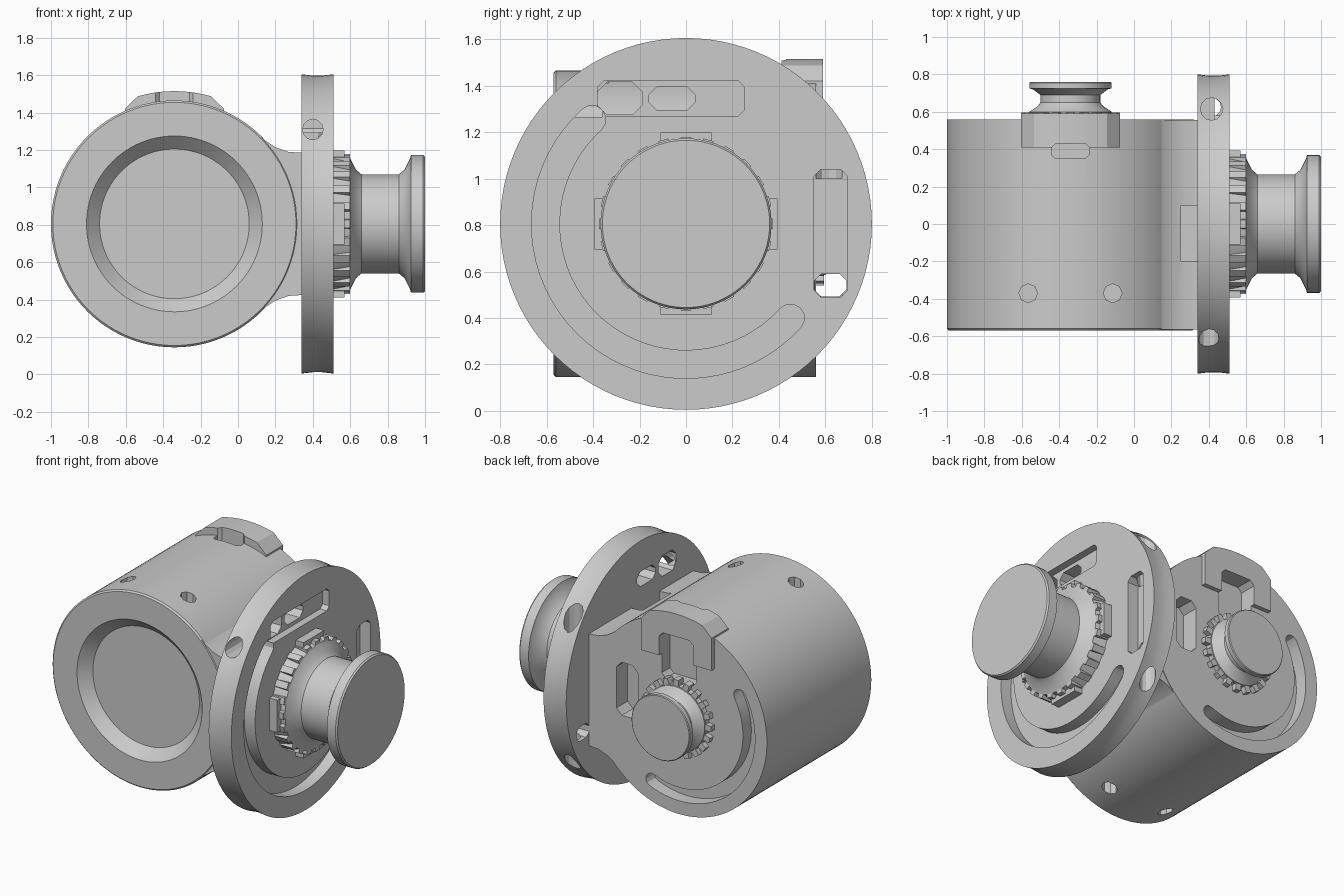
import bpy, bmesh, math
from math import sin, cos, pi, radians

if "Cube" in bpy.data.objects:
    bpy.data.objects.remove(bpy.data.objects["Cube"])

CZ = 0.805           # height of both main axes
BX = -0.34           # x of the drum axis


def place(axis, u, v, w):
    return {'X': (w, u, v), 'Y': (u, w, v), 'Z': (u, v, w)}[axis]


def finish(bm, name):
    bmesh.ops.recalc_face_normals(bm, faces=bm.faces)
    me = bpy.data.meshes.new(name)
    bm.to_mesh(me)
    bm.free()
    ob = bpy.data.objects.new(name, me)
    bpy.context.scene.collection.objects.link(ob)
    return ob


def prism(name, axis, pts, a, b):
    """Extrude a 2D outline along an axis from a to b."""
    bm = bmesh.new()
    lo = [bm.verts.new(place(axis, u, v, a)) for u, v in pts]
    hi = [bm.verts.new(place(axis, u, v, b)) for u, v in pts]
    bm.faces.new(lo)
    bm.faces.new(hi)
    n = len(pts)
    for i in range(n):
        j = (i + 1) % n
        bm.faces.new((lo[i], lo[j], hi[j], hi[i]))
    return finish(bm, name)


def lathe(name, axis, centre, profile, n=72):
    """Spin (radius, position) pairs round an axis, with flat end caps."""
    bm = bmesh.new()
    rings = [[bm.verts.new(place(axis, centre[0] + r * cos(2 * pi * i / n),
                                 centre[1] + r * sin(2 * pi * i / n), w))
              for i in range(n)] for r, w in profile]
    for p, q in zip(rings, rings[1:]):
        for i in range(n):
            j = (i + 1) % n
            bm.faces.new((p[i], p[j], q[j], q[i]))
    bm.faces.new(rings[0])
    bm.faces.new(rings[-1])
    return finish(bm, name)


def rect(u0, u1, v0, v1, c=0.0):
    """Rectangle with chamfered corners."""
    if not c:
        return [(u0, v0), (u1, v0), (u1, v1), (u0, v1)]
    return [(u0 + c, v0), (u1 - c, v0), (u1, v0 + c), (u1, v1 - c),
            (u1 - c, v1), (u0 + c, v1), (u0, v1 - c), (u0, v0 + c)]


def arc_slot(cu, cv, r0, r1, a0, a1, n=36):
    """Curved slot outline with rounded ends."""
    rm, h = (r0 + r1) / 2, (r1 - r0) / 2
    a0, a1 = radians(a0), radians(a1)
    angs = [a0 + (a1 - a0) * i / n for i in range(n + 1)]
    pts = [(r1 * cos(a), r1 * sin(a)) for a in angs]
    for end, start in ((a1, a1), (a0, a0 + pi)):
        for k in range(1, 6):
            t = start + pi * k / 6
            pts.append((rm * cos(end) + h * cos(t), rm * sin(end) + h * sin(t)))
        if end == a1:
            pts += [(r0 * cos(a), r0 * sin(a)) for a in reversed(angs)]
    return [(cu + u, cv + v) for u, v in pts]


def gear(cu, cv, r0, r1, teeth):
    pts = []
    for i in range(teeth):
        for f, r in ((-.3, r0), (-.22, r1), (.22, r1), (.3, r0)):
            a = 2 * pi * (i + f) / teeth
            pts.append((cu + r * cos(a), cv + r * sin(a)))
    return pts


def cut(ob, *cutters):
    for c in cutters:
        m = ob.modifiers.new("cut", 'BOOLEAN')
        m.operation, m.solver, m.object = 'DIFFERENCE', 'EXACT', c
    dg = bpy.context.evaluated_depsgraph_get()
    me = bpy.data.meshes.new_from_object(ob.evaluated_get(dg))
    ob.modifiers.clear()
    ob.data = me
    for c in cutters:
        bpy.data.objects.remove(c)


# Drum with a shallow dished front
body = lathe("drum_body", 'Y', (BX, CZ),
             [(0.40, -0.50), (0.47, -0.57), (0.65, -0.57), (0.66, -0.56),
              (0.66, 0.56)], 96)
notch = rect(BX - 0.13, BX + 0.13, 1.04, 1.36, 0.03)
cuts = [prism("c", 'Y', arc_slot(BX, CZ, 0.48, 0.57, 150, 293), 0.47, 0.7),
        prism("c", 'Y', rect(-0.03, 0.13, 0.70, 1.06, 0.04), 0.44, 0.7),
        prism("c", 'Y', notch, 0.47, 0.7),
        prism("c", 'Z', rect(BX - 0.10, BX + 0.10, 0.35, 0.43, 0.02), 1.38, 1.6)]
# Screw holes above and below the drum
for a in (70, 110, 250, 290):
    a = radians(a)
    x, s = BX + 0.66 * cos(a), 1 if sin(a) > 0 else -1
    z = CZ + s * 0.62
    cuts.append(lathe("c", 'Z', (x, -0.37), [(0.05, z - 0.08), (0.05, z + 0.08)], 8))
cut(body, *cuts)

# Raised tab over the rear edge of the drum
arc = [(BX + 0.71 * sin(radians(a)), CZ + 0.71 * cos(radians(a)))
       for a in range(-16, 17, 4)]
tab = prism("rear_tab", 'Y', [(BX - 0.265, 1.20), (BX - 0.265, 1.42)] + arc +
            [(BX + 0.265, 1.42), (BX + 0.265, 1.20)], 0.41, 0.59)
cut(tab, prism("c", 'Y', notch, 0.47, 0.7),
    prism("c", 'Z', rect(BX - 0.10, BX + 0.10, 0.35, 0.43, 0.02), 1.38, 1.6))

# Bracket joining drum and disc
half = [(0.08, 0.50), (0.14, 0.45), (0.20, 0.41), (0.27, 0.385), (0.345, 0.38)]
bracket = prism("bracket", 'Y', [(u, CZ + v) for u, v in half] +
                [(u, CZ - v) for u, v in reversed(half)], -0.565, 0.555)
cut(bracket, prism("c", 'Y', rect(-0.03, 0.13, 0.70, 1.06, 0.04), 0.44, 0.7),
    prism("c", 'Z', rect(0.25, 0.40, -0.20, 0.10), 1.10, 1.3))
# the bracket is kept outside the drum so that drum recesses stay open
cut(bracket, lathe("c", 'Y', (BX, CZ), [(0.65, -0.8), (0.65, 0.8)], 96))

# Large disc with slightly hollow rim
disc = lathe("side_disc", 'X', (0, CZ),
             [(0.80, 0.34), (0.793, 0.40), (0.793, 0.45), (0.80, 0.51)], 96)
cut(disc,
    prism("c", 'X', arc_slot(0, CZ, 0.545, 0.665, 132, 318), 0.43, 0.6),
    prism("c", 'X', rect(-0.38, 0.25, 1.27, 1.42, 0.025), 0.46, 0.6),
    prism("c", 'X', rect(-0.38, -0.19, 1.275, 1.415, 0.04), 0.3, 0.6),
    prism("c", 'X', rect(-0.16, 0.04, 1.295, 1.395, 0.035), 0.3, 0.6),
    prism("c", 'X', rect(0.55, 0.695, 0.49, 1.04, 0.03), 0.43, 0.6),
    prism("c", 'X', rect(0.553, 0.69, 0.492, 0.59, 0.03), 0.3, 0.6),
    lathe("c", 'Z', (0.415, 0.615), [(0.06, 1.0), (0.06, 1.6)], 12),
    lathe("c", 'Z', (0.415, 0.625), [(0.05, 0.0), (0.05, 0.55)], 12),
    lathe("c", 'Y', (0.40, 1.31), [(0.055, -0.9), (0.055, -0.36)], 12))

# Side knob on its toothed base
lathe("side_knob", 'X', (0, CZ),
      [(0.37, 0.50), (0.35, 0.60), (0.29, 0.63), (0.265, 0.66), (0.265, 0.86),
       (0.29, 0.89), (0.35, 0.92), (0.368, 0.925), (0.368, 0.99), (0.36, 1.0)])
prism("side_knob_teeth", 'X', gear(0, CZ, 0.345, 0.375, 24), 0.50, 0.60)
for i in range(4):
    a = i * pi / 2
    c, s = cos(a), sin(a)
    prism("side_knob_stop", 'X',
          [(u * c - v * s, CZ + u * s + v * c)
           for u, v in rect(0.30, 0.393, -0.11, 0.11)], 0.50, 0.57)

# Rear knob on its toothed base
lathe("rear_knob", 'Y', (BX, CZ),
      [(0.23, 0.55), (0.22, 0.60), (0.175, 0.63), (0.16, 0.65), (0.16, 0.69),
       (0.20, 0.72), (0.22, 0.725), (0.22, 0.755), (0.215, 0.76)], 48)
prism("rear_knob_teeth", 'Y', gear(BX, CZ, 0.225, 0.265, 20), 0.54, 0.595)

# Smooth curved walls, keep hard edges
bpy.ops.object.select_all(action='DESELECT')
for ob in bpy.context.scene.objects:
    ob.select_set(True)
bpy.context.view_layer.objects.active = body
bpy.ops.object.shade_smooth_by_angle(angle=radians(25))
